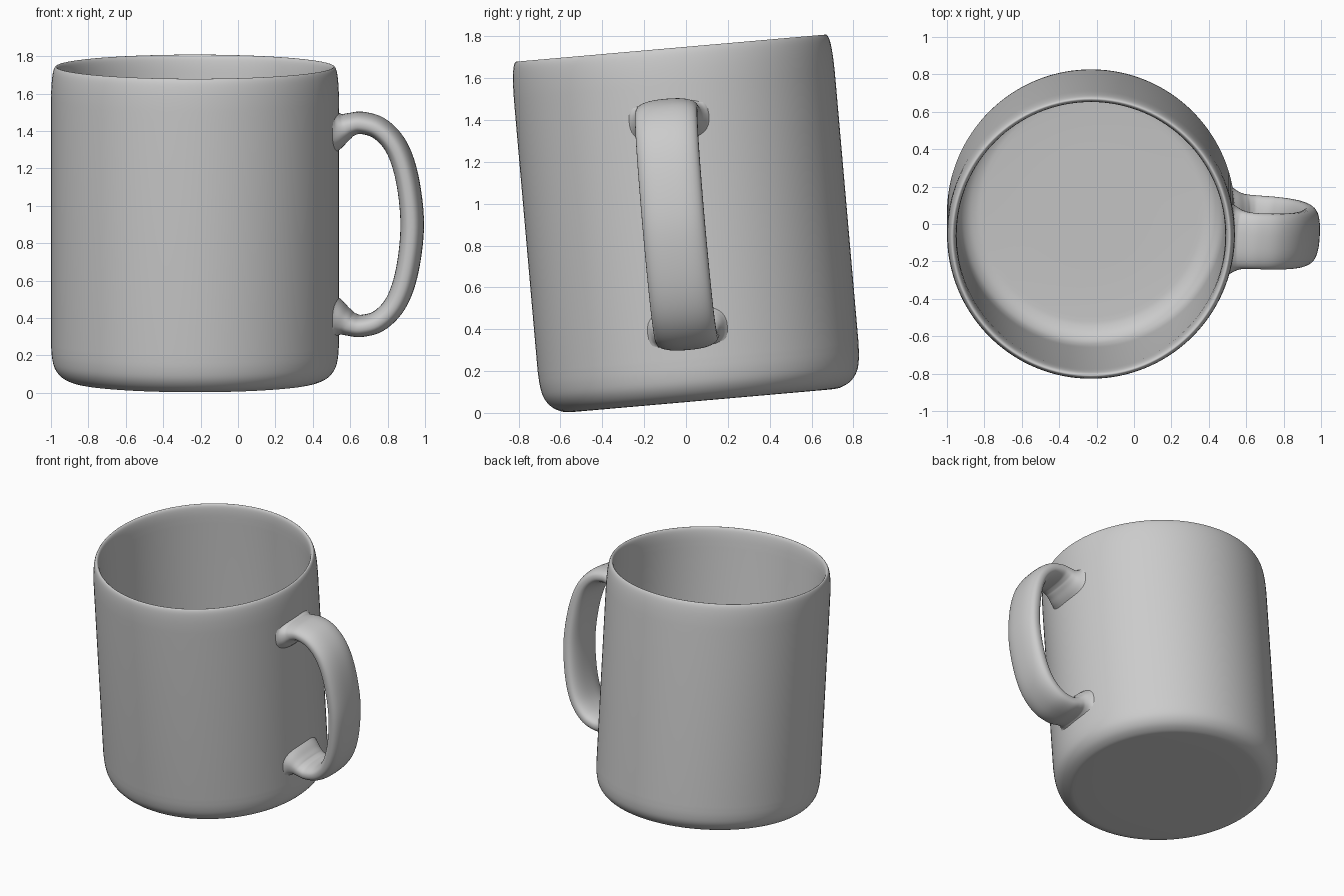
import bpy, bmesh, math
from mathutils import Matrix, Vector

if "Cube" in bpy.data.objects:
    bpy.data.objects.remove(bpy.data.objects["Cube"])

SEG = 128
# whole mug leans back 5 degrees, handle turned slightly towards the front
PLACE = (Matrix.Translation((-0.23, 0.002, 0.905))
         @ Matrix.Rotation(math.radians(5), 4, 'X')
         @ Matrix.Rotation(math.radians(-3), 4, 'Z'))


def spline(pts, steps):
    """Catmull-Rom curve through points of any dimension."""
    pts = [Vector(p) for p in pts]
    ext = [2 * pts[0] - pts[1]] + pts + [2 * pts[-1] - pts[-2]]
    out = []
    for i in range(1, len(ext) - 2):
        a, b, c, d = ext[i - 1:i + 3]
        for k in range(steps):
            t = k / steps
            out.append(0.5 * (2 * b + (c - a) * t + (2 * a - 5 * b + 4 * c - d) * t ** 2
                              + (3 * b - a - 3 * c + d) * t ** 3))
    return out + [pts[-1]]


def loft(name, rings):
    """Skin a list of closed rings, capping both ends."""
    bm = bmesh.new()
    rows = [[bm.verts.new(p) for p in ring] for ring in rings]
    n = len(rows[0])
    for r0, r1 in zip(rows, rows[1:]):
        for j in range(n):
            k = (j + 1) % n
            bm.faces.new((r0[j], r0[k], r1[k], r1[j]))
    bm.faces.new(rows[0])
    bm.faces.new(rows[-1])
    bmesh.ops.recalc_face_normals(bm, faces=bm.faces)
    me = bpy.data.meshes.new(name)
    bm.to_mesh(me)
    bm.free()
    me.shade_smooth()
    ob = bpy.data.objects.new(name, me)
    bpy.context.collection.objects.link(ob)
    ob.matrix_world = PLACE
    return ob


# body: lathe profile (radius, height), bottom -> outer wall -> rim -> inner wall -> floor
lower = spline([(0.62, -0.85), (0.665, -0.845), (0.715, -0.82), (0.75, -0.775),
                (0.765, -0.715), (0.77, -0.64)], 4)
rim = spline([(0.77, 0.62), (0.769, 0.70), (0.765, 0.77), (0.757, 0.82), (0.744, 0.842),
              (0.729, 0.828), (0.721, 0.78), (0.718, 0.70)], 4)
floor = spline([(0.718, -0.60), (0.712, -0.665), (0.695, -0.72), (0.66, -0.76),
                (0.615, -0.78), (0.57, -0.785)], 4)
profile = [(0.01, -0.85), (0.4, -0.85)] + lower + rim + floor + [(0.3, -0.785), (0.01, -0.785)]
angles = [2 * math.pi * j / SEG for j in range(SEG)]
loft("mug_body", [[(r * math.cos(a), r * math.sin(a), z) for a in angles] for r, z in profile])

# handle: half path (x, z, half thickness, half width), mirrored top to bottom
half = [(0.735, 0.51, 0.15, 0.20), (0.765, 0.512, 0.105, 0.178), (0.80, 0.522, 0.074, 0.16),
        (0.835, 0.536, 0.061, 0.153), (0.89, 0.545, 0.057, 0.15), (0.98, 0.52, 0.057, 0.15),
        (1.06, 0.445, 0.058, 0.15), (1.113, 0.335, 0.06, 0.15), (1.148, 0.18, 0.061, 0.15),
        (1.163, 0.0, 0.062, 0.15)]
path = spline(half + [(x, -z, t, w) for x, z, t, w in half[-2::-1]], 5)


def power(v, e=2 / 2.5):
    return math.copysign(abs(v) ** e, v)


rings = []
for i, (x, z, t, w) in enumerate(path):
    a, b = path[max(i - 1, 0)], path[min(i + 1, len(path) - 1)]
    d = Vector((b[0] - a[0], 0, b[1] - a[1])).normalized()
    nrm = Vector((-d.z, 0, d.x))
    rings.append([Vector((x, 0, z)) + nrm * (t * power(math.cos(q)))
                  + Vector((0, w * power(math.sin(q)), 0))
                  for q in (2 * math.pi * j / 40 for j in range(40))])
loft("mug_handle", rings)

# keep the flat caps from bending the shading
for ob in list(bpy.context.collection.objects):
    ob.select_set(True)
    bpy.context.view_layer.objects.active = ob
bpy.ops.object.shade_smooth_by_angle(angle=math.radians(40))
